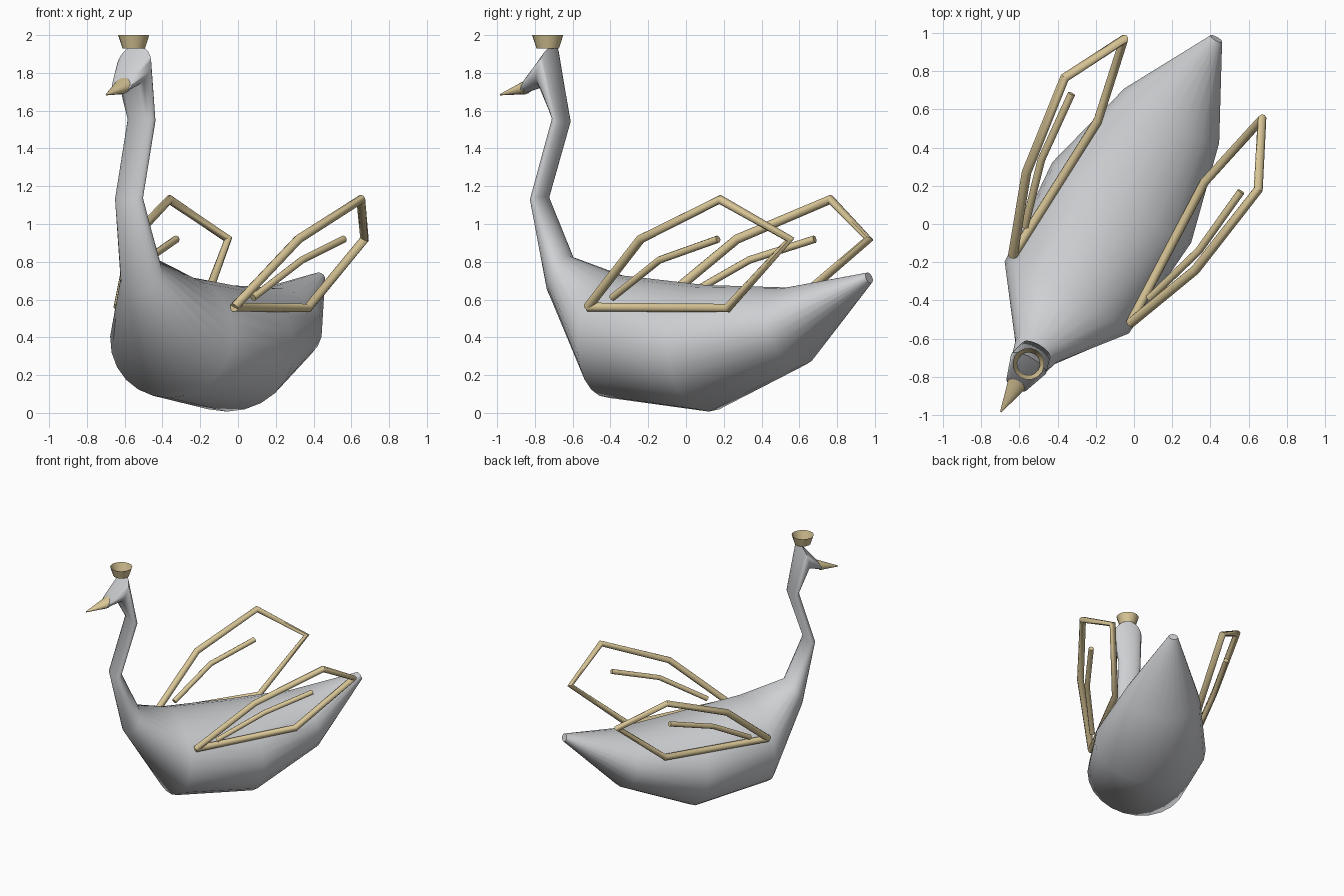
import bpy, bmesh, math
from mathutils import Vector

if "Cube" in bpy.data.objects:
    bpy.data.objects.remove(bpy.data.objects["Cube"], do_unlink=True)


def material(name, color):
    mat = bpy.data.materials.new(name)
    mat.use_nodes = True
    mat.diffuse_color = (*color, 1)
    bsdf = next(n for n in mat.node_tree.nodes if n.type == 'BSDF_PRINCIPLED')
    bsdf.inputs["Base Color"].default_value = (*color, 1)
    return mat


SILVER = material("silver grey", (0.62, 0.63, 0.65))
GOLD = material("pale gold", (0.70, 0.57, 0.31))


def place(name, mesh, mat, angle=None):
    """Link a mesh built along the bird's own axis and turn it into position."""
    obj = bpy.data.objects.new(name, mesh)
    bpy.context.scene.collection.objects.link(obj)
    obj.data.materials.clear()
    obj.data.materials.append(mat)
    obj.rotation_euler.z = math.radians(-30)
    obj.location = (-0.097, 0.056, 0)
    if angle:
        bpy.ops.object.select_all(action='DESELECT')
        obj.select_set(True)
        bpy.context.view_layer.objects.active = obj
        bpy.ops.object.shade_smooth_by_angle(angle=math.radians(angle))
    return obj


def loft(name, rings, mat, sides, caps=True, angle=40):
    """Skin elliptical rings: (y, z, half width, half depth y, half depth z)."""
    bm = bmesh.new()
    loops = []
    for y, z, w, dy, dz in rings:
        turn = [2 * math.pi * i / sides for i in range(sides)]
        loops.append([bm.verts.new((w * math.cos(a), y + dy * math.sin(a),
                                    z + dz * math.sin(a))) for a in turn])
    for lo, hi in zip(loops, loops[1:]):
        for i in range(sides):
            j = (i + 1) % sides
            bm.faces.new((lo[i], lo[j], hi[j], hi[i]))
    if caps:
        bm.faces.new(loops[0][::-1])
        bm.faces.new(loops[-1])
    bmesh.ops.recalc_face_normals(bm, faces=bm.faces[:])
    mesh = bpy.data.meshes.new(name)
    bm.to_mesh(mesh)
    bm.free()
    return place(name, mesh, mat, angle)


def tube(name, points, radius, mat):
    """Round bar following a bent path."""
    curve = bpy.data.curves.new(name + "_path", 'CURVE')
    curve.dimensions = '3D'
    curve.bevel_depth = radius
    curve.bevel_resolution = 2
    curve.use_fill_caps = True
    spline = curve.splines.new('POLY')
    spline.points.add(len(points) - 1)
    for p, co in zip(spline.points, points):
        p.co = (*co, 1)
    temp = bpy.data.objects.new(name + "_path", curve)
    bpy.context.scene.collection.objects.link(temp)
    graph = bpy.context.evaluated_depsgraph_get()
    mesh = bpy.data.meshes.new_from_object(temp.evaluated_get(graph))
    bpy.data.objects.remove(temp, do_unlink=True)
    return place(name, mesh, mat, 50)


# Body, neck and head in one sweep from tail to face
loft("body_neck_and_head", [
    (1.055, 0.715, 0.035, -0.01, 0.028),
    (0.59, 0.457, 0.286, -0.04, 0.207),
    (0.065, 0.342, 0.42, -0.01, 0.335),
    (-0.51, 0.405, 0.375, 0.03, 0.325),
    (-0.83, 0.73, 0.123, 0.052, 0.10),
    (-0.96, 1.135, 0.083, 0.035, 0.01),
    (-0.827, 1.55, 0.083, 0.032, -0.015),
    (-0.91, 1.835, 0.105, 0.035, 0.11),
    (-1.03, 1.745, 0.062, 0.03, 0.055),
], SILVER, 24, angle=60)

# Beak
loft("beak", [
    (-1.02, 1.735, 0.055, 0.025, 0.048),
    (-1.20, 1.685, 0.004, 0.001, 0.004),
], GOLD, 16)

# Open flared crown
loft("crown", [
    (-0.91, 1.93, 0.06, 0.06, 0),
    (-0.91, 2.0, 0.083, 0.083, 0),
], GOLD, 16, caps=False)

# Wire wings, mirrored left and right
WING = [(0.355, -0.46, 0.56), (0.51, -0.048, 0.92), (0.585, 0.481, 1.13),
        (0.417, 0.811, 0.92), (0.322, 0.375, 0.555), (0.355, -0.46, 0.56)]
FEATHER = [(0.376, -0.298, 0.61), (0.476, 0.049, 0.81), (0.512, 0.427, 0.92)]
for side, sign in (("left", 1), ("right", -1)):
    for part, path, radius in (("wing_frame", WING, 0.025),
                               ("wing_feather", FEATHER, 0.02)):
        tube(f"{side}_{part}", [Vector((sign * x, y, z)) for x, y, z in path],
             radius, GOLD)
